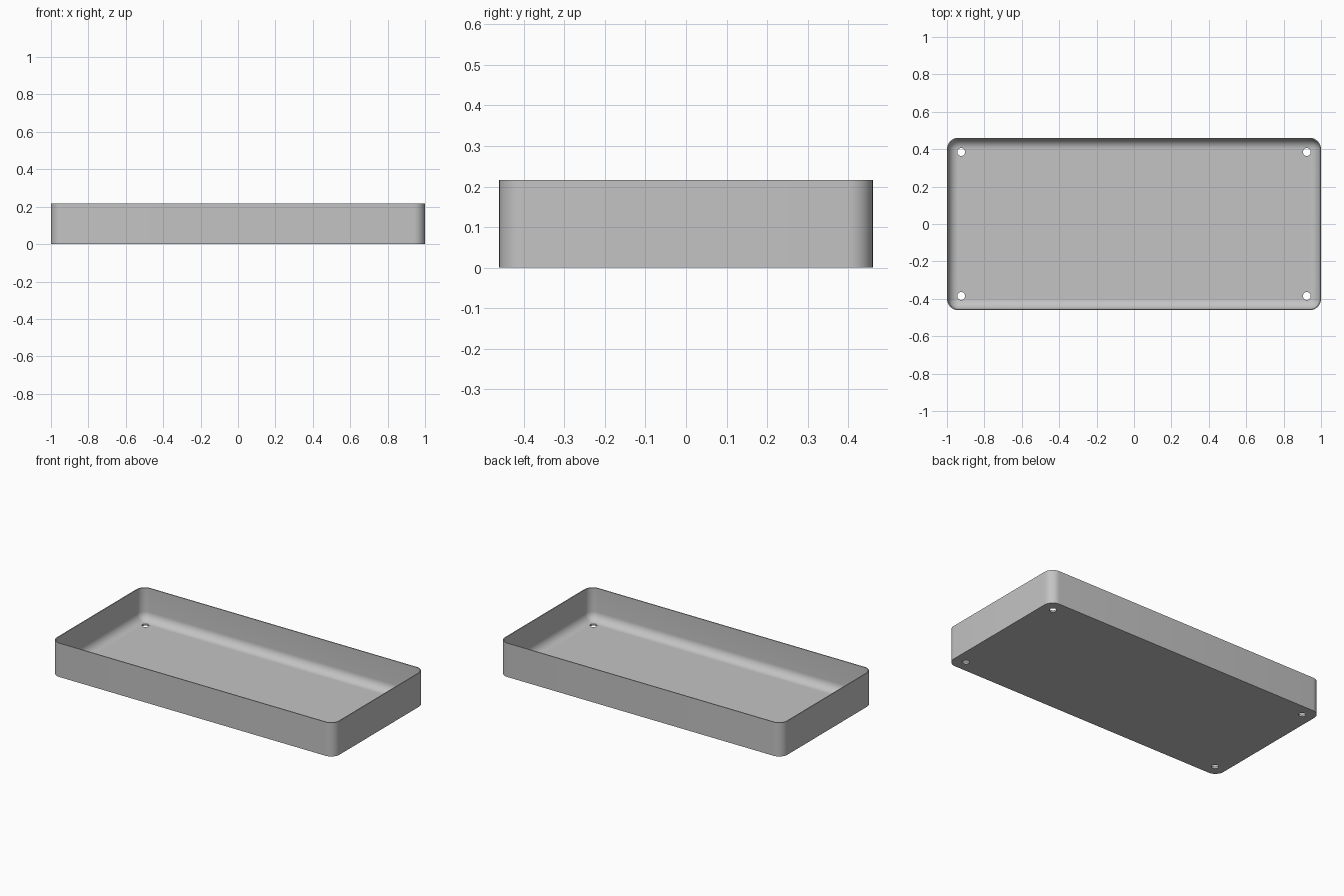
import bpy, bmesh, math
from mathutils import Matrix

if "Cube" in bpy.data.objects:
    bpy.data.objects.remove(bpy.data.objects["Cube"])

HALF_X, HALF_Y, HEIGHT = 1.0, 0.461, 0.216
CORNER, WALL, FLOOR = 0.06, 0.006, 0.011
FILLET = CORNER - WALL
STEPS = 10

grey = bpy.data.materials.new("grey")
grey.use_nodes = True
colour = (0.55, 0.55, 0.55, 1)
grey.diffuse_color = colour
grey.node_tree.nodes["Principled BSDF"].inputs["Base Color"].default_value = colour


def ring(bm, inset, z):
    """Rounded rectangle, moved inward by inset."""
    r = max(CORNER - inset, 0.0005)
    verts = []
    for k, (sx, sy) in enumerate([(1, 1), (-1, 1), (-1, -1), (1, -1)]):
        for i in range(STEPS + 1):
            a = math.pi / 2 * (k + i / STEPS)
            verts.append(bm.verts.new((sx * (HALF_X - CORNER) + r * math.cos(a),
                                       sy * (HALF_Y - CORNER) + r * math.sin(a), z)))
    return verts


# Tray shell: outer wall, rim, inner wall, then the rounded inside edge
profile = [(0, 0), (0, HEIGHT), (WALL, HEIGHT)]
for i in range(STEPS + 1):
    a = math.pi / 2 * i / STEPS
    profile.append((WALL + FILLET * (1 - math.cos(a)),
                    FLOOR + FILLET * (1 - math.sin(a))))
bm = bmesh.new()
rings = [ring(bm, *p) for p in profile]
for low, high in zip(rings, rings[1:]):
    n = len(low)
    for i in range(n):
        j = (i + 1) % n
        bm.faces.new((low[i], low[j], high[j], high[i]))
bm.faces.new(rings[0][::-1])
bm.faces.new(rings[-1])
bmesh.ops.recalc_face_normals(bm, faces=bm.faces)
mesh = bpy.data.meshes.new("tray")
bm.to_mesh(mesh)
bm.free()
mesh.materials.append(grey)
tray = bpy.data.objects.new("tray", mesh)
bpy.context.collection.objects.link(tray)

# Four screw holes near the corners
bm = bmesh.new()
for sx in (-1, 1):
    for sy in (-1, 1):
        bmesh.ops.create_cone(bm, cap_ends=True, segments=32, radius1=0.021,
                              radius2=0.021, depth=0.2,
                              matrix=Matrix.Translation((sx * 0.924, sy * 0.385, 0)))
cut_mesh = bpy.data.meshes.new("hole_cutter")
bm.to_mesh(cut_mesh)
bm.free()
cutter = bpy.data.objects.new("hole_cutter", cut_mesh)
bpy.context.collection.objects.link(cutter)
cutter.hide_render = True

cut = tray.modifiers.new("holes", "BOOLEAN")
cut.operation = "DIFFERENCE"
cut.solver = "EXACT"
cut.object = cutter
bpy.context.view_layer.objects.active = tray
tray.select_set(True)
bpy.ops.object.modifier_apply(modifier="holes")
bpy.data.objects.remove(cutter)
bpy.ops.object.shade_smooth_by_angle(angle=math.radians(30))
